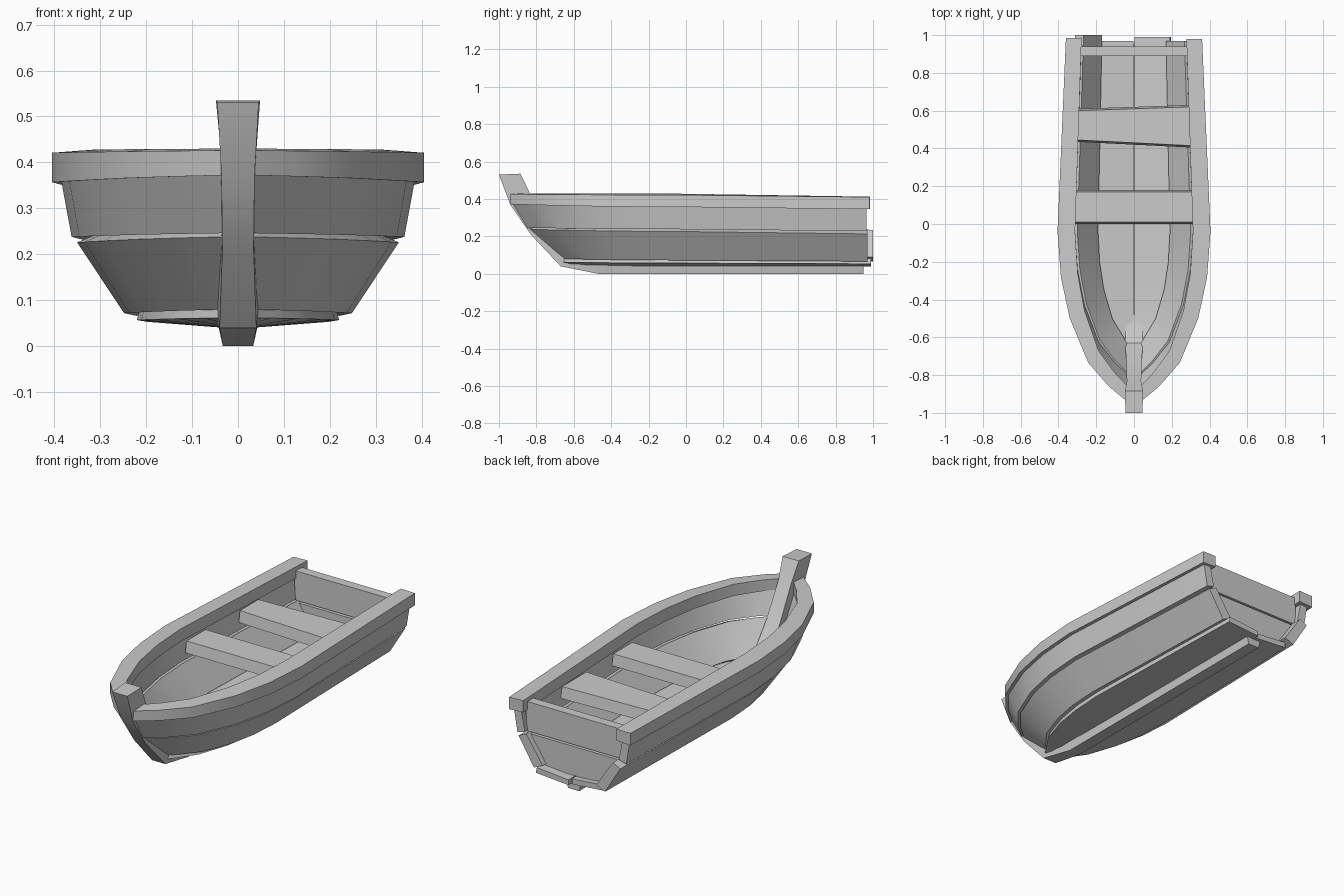
import bpy, bmesh, math

if "Cube" in bpy.data.objects:
    bpy.data.objects.remove(bpy.data.objects["Cube"])

# Closed solid through a row of matching cross-sections
def loft(name, sections):
    bm = bmesh.new()
    rings = [[bm.verts.new(p) for p in s] for s in sections]
    n = len(rings[0])
    for a, b in zip(rings, rings[1:]):
        for i in range(n):
            j = (i + 1) % n
            bm.faces.new((a[i], a[j], b[j], b[i]))
    bm.faces.new(rings[0])
    bm.faces.new(rings[-1])
    bmesh.ops.recalc_face_normals(bm, faces=bm.faces)
    me = bpy.data.meshes.new(name)
    bm.to_mesh(me)
    bm.free()
    ob = bpy.data.objects.new(name, me)
    bpy.context.collection.objects.link(ob)
    return ob

def smooth(ob):
    bpy.ops.object.select_all(action='DESELECT')
    ob.select_set(True)
    bpy.context.view_layer.objects.active = ob
    bpy.ops.object.shade_smooth_by_angle(angle=math.radians(35))

# Plan curve of the hull: width factor against the fraction of the way to the bow
WIDTH = [.89, 1, .955, .84, .60, .33, .09]
FRAC = [None, 0, .27, .51, .77, .91, 1]

# One long edge of a plank, running stern to bow
def edge(x, y_bow, z_stern, z_mid, z_bow, y_stern, side):
    pts = []
    for w, f in zip(WIDTH, FRAC):
        if f is None:
            y, z = y_stern, z_stern
        else:
            y, z = -.04 + f * (y_bow + .04), z_mid + f * f * (z_bow - z_mid)
        px = max(x * w, .033) if x > .05 else x
        pts.append((side * px, y, z))
    return pts

# Edges per plank: max half-width, bow y, z at stern / middle / bow
PLANKS = {
    "gunwale": [(.405, -.94, .345, .357, .372), (.405, -.94, .410, .421, .426),
                (.312, -.86, .412, .428, .430), (.312, -.86, .350, .360, .372)],
    "upper_plank": [(.362, -.85, .228, .238, .246), (.385, -.93, .350, .362, .380),
                    (.338, -.87, .355, .365, .380), (.312, -.80, .240, .250, .258)],
    "lower_plank": [(.248, -.66, .066, .072, .080), (.350, -.835, .213, .226, .238),
                    (.300, -.79, .235, .247, .256), (.190, -.64, .090, .097, .105)],
    "bottom_plank": [(.220, -.67, .053, .057, .062), (.213, -.66, .082, .086, .088),
                     (.003, -.66, .066, .066, .068), (.003, -.67, .038, .038, .042)],
}
STERN = {"gunwale": (.98, .985), "upper_plank": (.965, .965),
         "lower_plank": (.97, 1.0), "bottom_plank": (.99, .97)}
for name, edges in PLANKS.items():
    for k, side in enumerate((1, -1)):
        lines = [edge(*e, STERN[name][k], side) for e in edges]
        smooth(loft(f"{name}_{'right' if side > 0 else 'left'}", list(zip(*lines))))

# Keel sweeping up into the stem post: outer y, z, half-width, inner y, z, half-width
KEEL = [(.95, 0, .033, .95, .045, .043), (-.47, 0, .033, -.45, .05, .043),
        (-.67, .04, .040, -.63, .10, .047), (-.83, .21, .034, -.74, .26, .040),
        (-.94, .37, .036, -.835, .43, .038), (-1.0, .53, .045, -.885, .535, .048)]
smooth(loft("keel_and_stem", [[(-w, y, z), (w, y, z), (v, yi, zi), (-v, yi, zi)]
                              for y, z, w, yi, zi, v in KEEL]))

# Seats: each end gives x, front y, back y
def seat(name, ends, z0, z1):
    loft(name, [[(x, a, z0), (x, b, z0), (x, b - .01, z1), (x, a + .01, z1)]
                for x, a, b in ends])

seat("front_seat", [(-.312, 0, .18), (.312, 0, .18)], .285, .345)
seat("rear_seat", [(-.30, .435, .61), (.30, .405, .63)], .285, .345)

# Stern boards, narrowing with the hull
def stern_board(name, z0, w0, z1, w1):
    loft(name, [[(-w0, y, z0), (w0, y, z0), (w1, y, z1), (-w1, y, z1)]
                for y in (.89, .94)])

stern_board("upper_stern_board", .235, .285, .392, .29)
stern_board("lower_stern_board", .07, .18, .225, .27)
